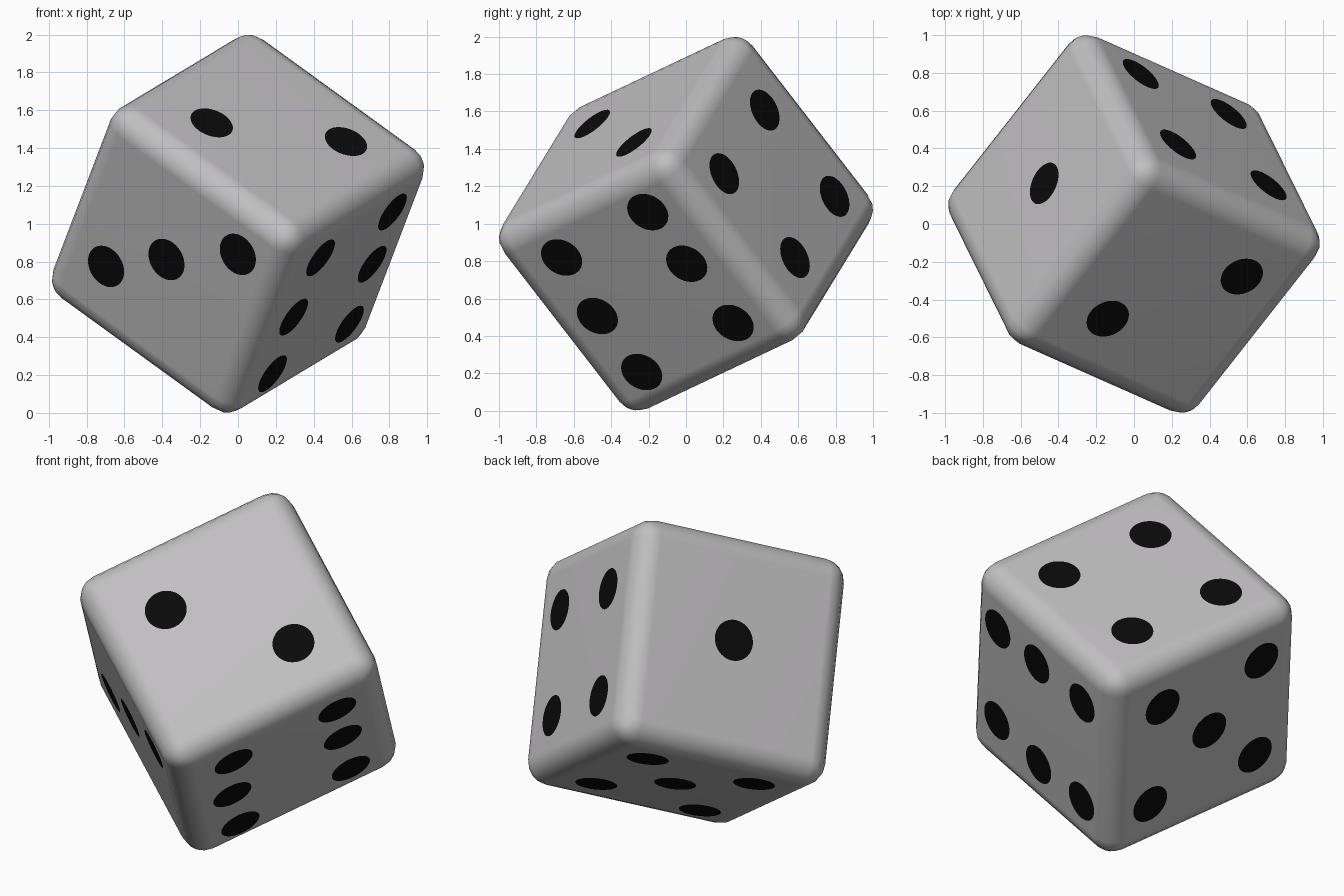
import bpy, bmesh, math
from mathutils import Matrix, Vector

if "Cube" in bpy.data.objects:
    bpy.data.objects.remove(bpy.data.objects["Cube"])

HALF, ROUND, PIP_R, LIFT = 0.654, 0.13, 0.117, 0.003


def material(name, rgb):
    m = bpy.data.materials.new(name)
    m.diffuse_color = (*rgb, 1)
    m.use_nodes = True
    m.node_tree.nodes["Principled BSDF"].inputs["Base Color"].default_value = m.diffuse_color
    return m


def add_object(name, bm, mat, matrix):
    mesh = bpy.data.meshes.new(name)
    bm.to_mesh(mesh)
    bm.free()
    mesh.materials.append(mat)
    ob = bpy.data.objects.new(name, mesh)
    ob.matrix_world = matrix
    bpy.context.collection.objects.link(ob)
    return ob


# Tilt of the die: balanced on one corner
a = Vector((0.762, -0.338, -0.5525)).normalized()
c = Vector((-0.579, -0.737, -0.3487))
c = (c - a * c.dot(a)).normalized()
b = c.cross(a)
tilt = Matrix((a, b, c)).transposed().to_4x4()
tilt.translation = (0, 0, 1)

grey = material("grey", (0.53, 0.52, 0.53))
black = material("black", (0.003, 0.003, 0.003))

# Rounded cube body
bm = bmesh.new()
bmesh.ops.create_cube(bm, size=2 * HALF)
bmesh.ops.bevel(bm, geom=bm.edges[:], offset=ROUND, segments=4,
                profile=0.5, affect='EDGES')
for f in bm.faces:
    f.smooth = True
body = add_object("die_body", bm, grey, tilt)
body.modifiers.new("flat_faces", 'WEIGHTED_NORMAL')

# Hand-placed pips: (name, axis, side, positions along the other two axes)
FACES = [
    ("one", 0, -1, [(0.041, -0.023)]),
    ("two", 1, 1, [(-0.231, 0.264), (0.289, -0.277)]),
    ("three", 2, 1, [(-0.327, -0.234), (-0.013, 0.043), (0.364, 0.354)]),
    ("four", 2, -1, [(-0.322, -0.344), (0.285, -0.333),
                     (-0.300, 0.281), (0.326, 0.289)]),
    ("five", 1, -1, [(-0.380, -0.348), (0.305, -0.337), (-0.031, -0.010),
                     (-0.360, 0.321), (0.366, 0.334)]),
    ("six", 0, 1, [(0.379, 0.300), (-0.011, 0.351), (-0.409, 0.345),
                   (0.403, -0.344), (0.041, -0.339), (-0.379, -0.342)]),
]
for name, axis, side, spots in FACES:
    bm = bmesh.new()
    normal = Vector((0, 0, 0))
    normal[axis] = side
    turn = normal.to_track_quat('Z', 'Y').to_matrix().to_4x4()
    for u, v in spots:
        pos = [u, v]
        pos.insert(axis, side * (HALF + LIFT))
        bmesh.ops.create_circle(bm, cap_ends=True, segments=40, radius=PIP_R,
                                matrix=Matrix.Translation(pos) @ turn)
    for f in bm.faces:
        f.normal_update()
        if f.normal.dot(normal) < 0:
            f.normal_flip()
    add_object("pips_" + name, bm, black, tilt)
